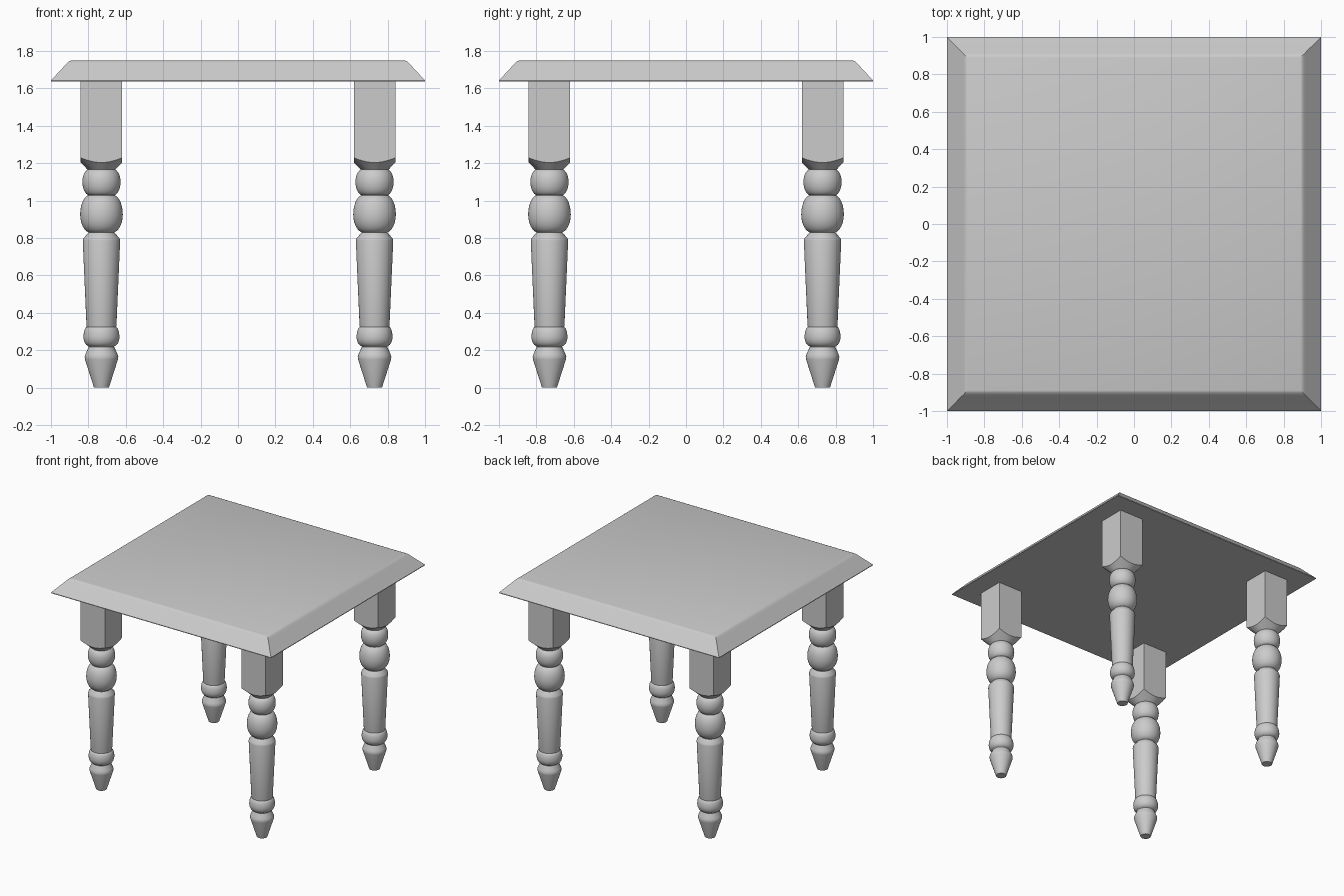
import bpy, bmesh, math

if "Cube" in bpy.data.objects:
    bpy.data.objects.remove(bpy.data.objects["Cube"])

SEG = 48
LEG_POS = 0.73
HALF = 0.111          # half width of the square block
Z_UNDER = 1.637       # underside of the table top


def loft(name, rings, loc=(0, 0, 0), angle=30):
    """Skin a stack of closed rings and cap both ends."""
    bm = bmesh.new()
    loops = [[bm.verts.new(p) for p in ring] for ring in rings]
    n = len(loops[0])
    for a, b in zip(loops, loops[1:]):
        for i in range(n):
            j = (i + 1) % n
            bm.faces.new((a[i], a[j], b[j], b[i]))
    bm.faces.new(loops[0][::-1])
    bm.faces.new(loops[-1])
    bmesh.ops.recalc_face_normals(bm, faces=bm.faces)
    mesh = bpy.data.meshes.new(name)
    bm.to_mesh(mesh)
    bm.free()
    ob = bpy.data.objects.new(name, mesh)
    ob.location = loc
    bpy.context.collection.objects.link(ob)
    bpy.ops.object.select_all(action='DESELECT')
    ob.select_set(True)
    bpy.context.view_layer.objects.active = ob
    bpy.ops.object.shade_smooth_by_angle(angle=math.radians(angle))
    return ob


def bead(z0, r0, zm, rm, z1, r1, steps=6):
    """Rounded bulge: from (r0, z0) out to rm at zm and back to (r1, z1)."""
    pts = []
    for za, ra, sign in ((z0, r0, -1), (z1, r1, 1)):
        h = abs(za - zm)
        half = []
        for k in range(steps):
            t = (k + 1) / steps * math.radians(75)
            s = math.sin(t) / math.sin(math.radians(75))
            c = (1 - math.cos(t)) / (1 - math.cos(math.radians(75)))
            half.append((rm - (rm - ra) * c, zm + sign * h * s))
        pts.append(half)
    return pts[0][::-1] + [(rm, zm)] + pts[1]


def circle(r, z):
    return [(r * math.cos(2 * math.pi * i / SEG), r * math.sin(2 * math.pi * i / SEG), z)
            for i in range(SEG)]


def square_ring(z, dip=0.0):
    """Square outline; dip raises the corners like a turned shoulder."""
    ring = []
    for i in range(SEG):
        c, s = math.cos(2 * math.pi * i / SEG), math.sin(2 * math.pi * i / SEG)
        r = HALF / max(abs(c), abs(s))
        ring.append((r * c, r * s, z + dip * (r - HALF)))
    return ring


# Turned leg profile, foot to shoulder
profile = [(0.04, 0.0), (0.088, 0.15), (0.09, 0.165), (0.085, 0.18), (0.068, 0.218)]
profile += bead(0.22, 0.069, 0.27, 0.096, 0.325, 0.079)
profile += [(0.08, 0.33), (0.1, 0.785), (0.097, 0.797), (0.07, 0.828)]
profile += bead(0.83, 0.07, 0.925, 0.114, 1.028, 0.073)
profile += bead(1.03, 0.073, 1.1, 0.102, 1.165, 0.074)
leg_rings = [circle(r, z) for r, z in profile]
leg_rings += [square_ring(1.203, 0.55), square_ring(Z_UNDER)]

# Four legs
for fy, y in (("front", -1), ("back", 1)):
    for fx, x in (("left", -1), ("right", 1)):
        loft(f"{fy}_{fx}_leg", leg_rings, (x * LEG_POS, y * LEG_POS, 0))

# Table top with chamfered, slightly rounded edge
edge = [(1.0, Z_UNDER), (1.0, 1.642), (0.921, 1.727), (0.912, 1.737), (0.902, 1.745), (0.89, 1.749)]
loft("table_top", [[(-h, -h, z), (h, -h, z), (h, h, z), (-h, h, z)] for h, z in edge], angle=25)
